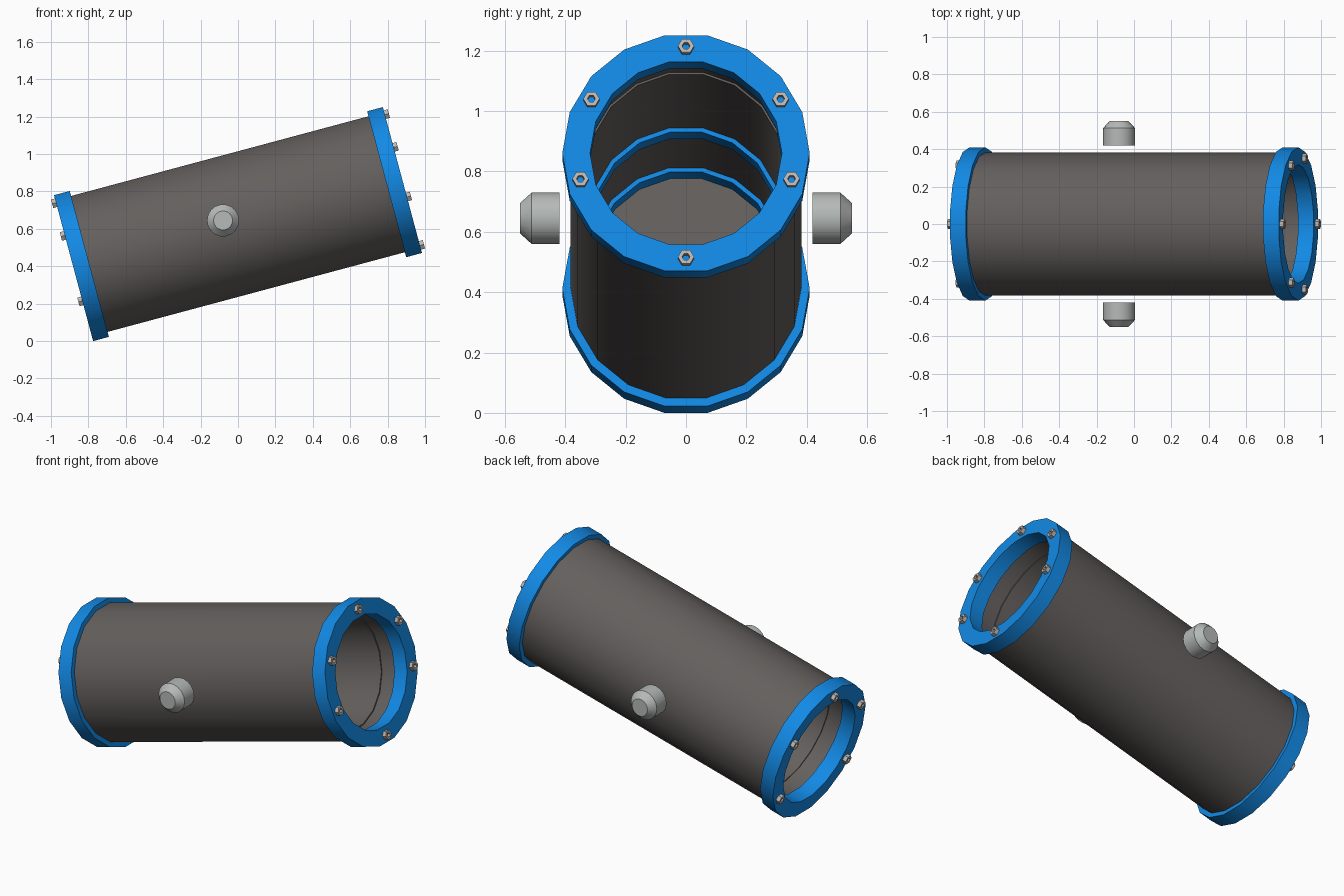
import bpy, bmesh, math
from mathutils import Matrix, Vector

if "Cube" in bpy.data.objects:
    bpy.data.objects.remove(bpy.data.objects["Cube"])

TILT = Matrix.Translation((0, 0, 0.6255)) @ Matrix.Rotation(math.radians(-15), 4, 'Y')
SIDES = 18


def material(name, rgb):
    m = bpy.data.materials.new(name)
    m.diffuse_color = (*rgb, 1)
    m.use_nodes = True
    m.node_tree.nodes["Principled BSDF"].inputs["Base Color"].default_value = m.diffuse_color
    return m


GREY = material("dark_grey", (0.125, 0.115, 0.11))
BLUE = material("bright_blue", (0.006, 0.25, 0.78))
STEEL = material("steel", (0.50, 0.48, 0.46))
SILVER = material("pale_silver", (0.46, 0.49, 0.48))


def lathe(name, profile, mat, sides, matrix, closed=True, smooth=True, phase=0.5):
    """Spin (along, radius) points about the local x axis; open profiles get end caps."""
    bm = bmesh.new()
    rings = []
    for s, r in profile:
        ring = []
        for k in range(sides):
            a = 2 * math.pi * (k + phase) / sides
            ring.append(bm.verts.new((s, r * math.sin(a), r * math.cos(a))))
        rings.append(ring)
    n = len(rings)
    for i in range(n if closed else n - 1):
        a, b = rings[i], rings[(i + 1) % n]
        for k in range(sides):
            j = (k + 1) % sides
            bm.faces.new((a[k], a[j], b[j], b[k]))
    if not closed:
        bm.faces.new(rings[0])
        bm.faces.new(rings[-1])
    bmesh.ops.recalc_face_normals(bm, faces=bm.faces)
    for f in bm.faces:
        f.smooth = smooth
    me = bpy.data.meshes.new(name)
    bm.to_mesh(me)
    bm.free()
    if smooth:
        me.set_sharp_from_angle(angle=math.radians(30))
    me.materials.append(mat)
    ob = bpy.data.objects.new(name, me)
    ob.matrix_world = matrix
    bpy.context.collection.objects.link(ob)
    return ob


def band(s0, s1, r_in, r_out):
    return [(s0, r_in), (s0, r_out), (s1, r_out), (s1, r_in)]


# main tube with a small step in the bore near each end
lathe("tube", [(-0.83, 0.382), (0.83, 0.382), (0.83, 0.330), (0.73, 0.330),
               (0.73, 0.323), (-0.73, 0.323), (-0.73, 0.330), (-0.83, 0.330)],
      GREY, SIDES, TILT)

# end flanges
lathe("upper_flange", band(0.823, 0.91, 0.318, 0.41), BLUE, SIDES, TILT)
lathe("lower_flange", band(-0.91, -0.823, 0.318, 0.41), BLUE, SIDES, TILT)

# inner rings and the disc that closes the bore
lathe("inner_ring_middle", band(-0.04, 0.045, 0.308, 0.326), BLUE, SIDES, TILT)
lathe("inner_ring_lower", band(-0.55, -0.465, 0.308, 0.326), BLUE, SIDES, TILT)
lathe("inner_disc", [(-0.57, 0.326), (-0.55, 0.326)], GREY, SIDES, TILT, closed=False)

# hex nuts on both flanges
for end, s, angles in (("upper", 0.908, (0, 60, 105, 180, 255, 300)),
                       ("lower", -0.932, (0, 60, 120, 240, 300))):
    for i, deg in enumerate(angles):
        a = math.radians(deg)
        place = Matrix.Translation((s, 0.362 * math.sin(a), 0.362 * math.cos(a)))
        lathe(f"{end}_nut_{i + 1}", band(0, 0.024, 0.013, 0.027), STEEL, 6,
              TILT @ place, smooth=False)

# chamfered side knobs
for side, sign in (("front", -1), ("back", 1)):
    m = Matrix.Translation((-0.08, 0, 0.645)) @ Matrix.Rotation(sign * math.pi / 2, 4, 'Z')
    lathe(f"{side}_knob", [(0.42, 0.086), (0.512, 0.086), (0.55, 0.051)], SILVER, 18, m,
          closed=False)
